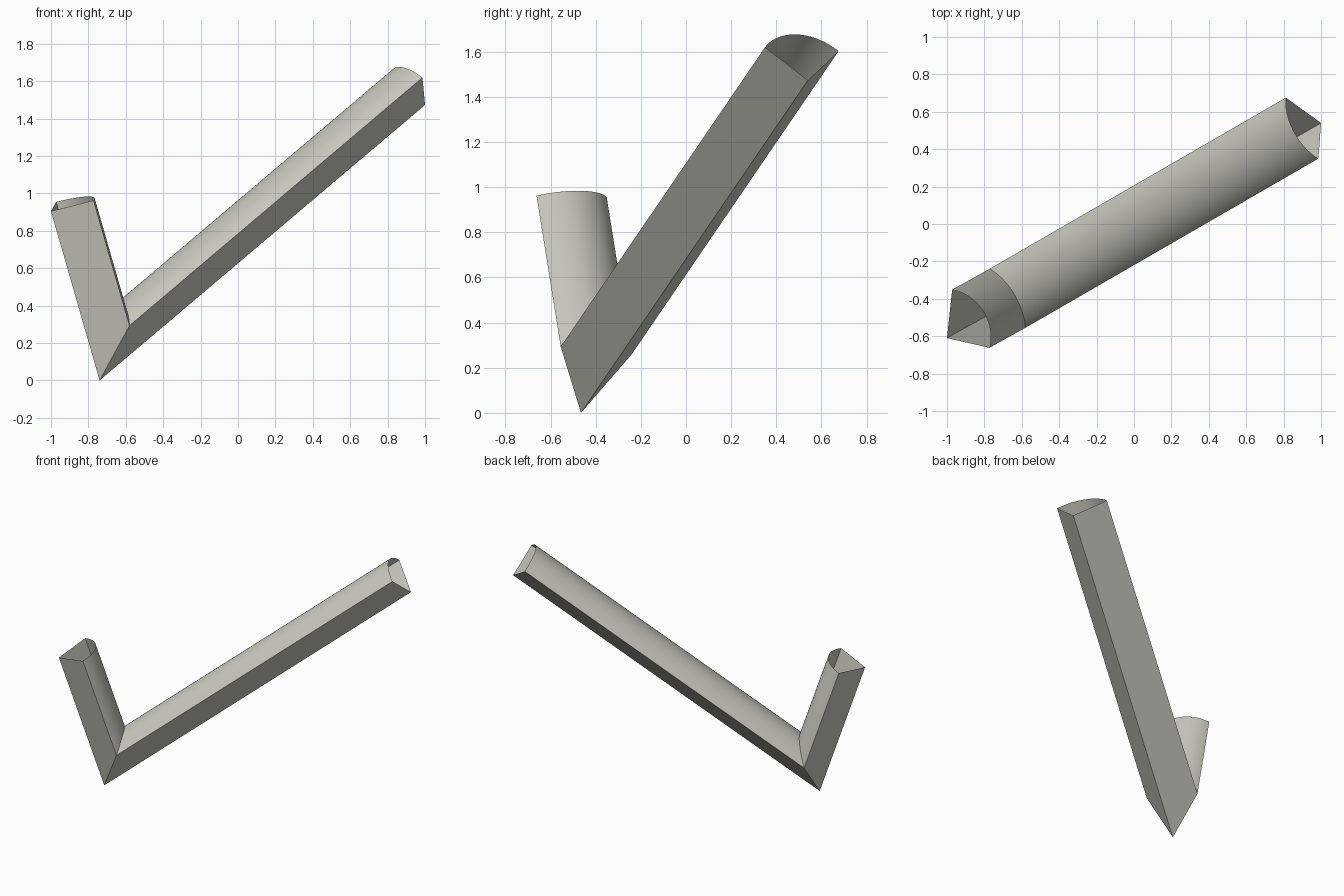
import bpy, bmesh, math
from mathutils import Vector

if "Cube" in bpy.data.objects:
    bpy.data.objects.remove(bpy.data.objects["Cube"])

# Path of the sharp lower edge: short arm end, elbow, long arm end
short_end = Vector((-1.0, -0.61, 0.905))
elbow = Vector((-0.74, -0.465, 0.0))
long_end = Vector((1.0, 0.54, 1.473))
d_long = (long_end - elbow).normalized()
d_short = (short_end - elbow).normalized()
miter_normal = (d_long - d_short).normalized()

# Cross-section frame at the long end (square to the arm)
u = Vector((-0.014, -0.19, 0.146))
u = (u - d_long * u.dot(d_long)).normalized()
v = u.cross(d_long).normalized()
if v.z < 0:
    v = -v

# Quarter-round profile: sharp corner plus an arc
SEG = 32
cx, cy, r = -0.011, 0.013, 0.2515
a0 = math.atan2(0.0 - cy, 0.24 - cx)
a1 = math.atan2(0.266 - cy, -0.018 - cx)
profile = [(0.0, 0.0)]
for i in range(SEG + 1):
    a = a0 + (a1 - a0) * i / SEG
    profile.append((cx + r * math.cos(a), cy + r * math.sin(a)))


def slide(p, direction, origin, normal):
    """Move p along direction until it meets a plane."""
    return p + direction * ((origin - p).dot(normal) / direction.dot(normal))


ring_long = [long_end + u * a + v * b for a, b in profile]
ring_elbow = [slide(p, d_long, elbow, miter_normal) for p in ring_long]
ring_short = [slide(p, d_short, short_end, d_short) for p in ring_elbow]

# Mitred, open-ended bent trim
bm = bmesh.new()
rings = [[bm.verts.new(p) for p in ring] for ring in (ring_short, ring_elbow, ring_long)]
n = len(profile)
for lower, upper in zip(rings, rings[1:]):
    for i in range(n):
        j = (i + 1) % n
        bm.faces.new((lower[i], lower[j], upper[j], upper[i]))
bmesh.ops.recalc_face_normals(bm, faces=bm.faces)
# Make the flat underside face outward
bm.normal_update()
bm.faces.ensure_lookup_table()
middle = sum((p for p in ring_short), Vector()) / n
first = bm.faces[0]
if first.normal.dot(first.verts[0].co - middle) < 0:
    bmesh.ops.reverse_faces(bm, faces=bm.faces)

mesh = bpy.data.meshes.new("bent_quarter_round_trim")
bm.to_mesh(mesh)
bm.free()
trim = bpy.data.objects.new("bent_quarter_round_trim", mesh)
bpy.context.collection.objects.link(trim)

# Warm grey
grey = bpy.data.materials.new("warm_grey")
grey.diffuse_color = (0.58, 0.58, 0.52, 1.0)
grey.use_nodes = True
grey.node_tree.nodes["Principled BSDF"].inputs["Base Color"].default_value = grey.diffuse_color
mesh.materials.append(grey)

bpy.context.view_layer.objects.active = trim
trim.select_set(True)
bpy.ops.object.shade_smooth_by_angle(angle=math.radians(30))
